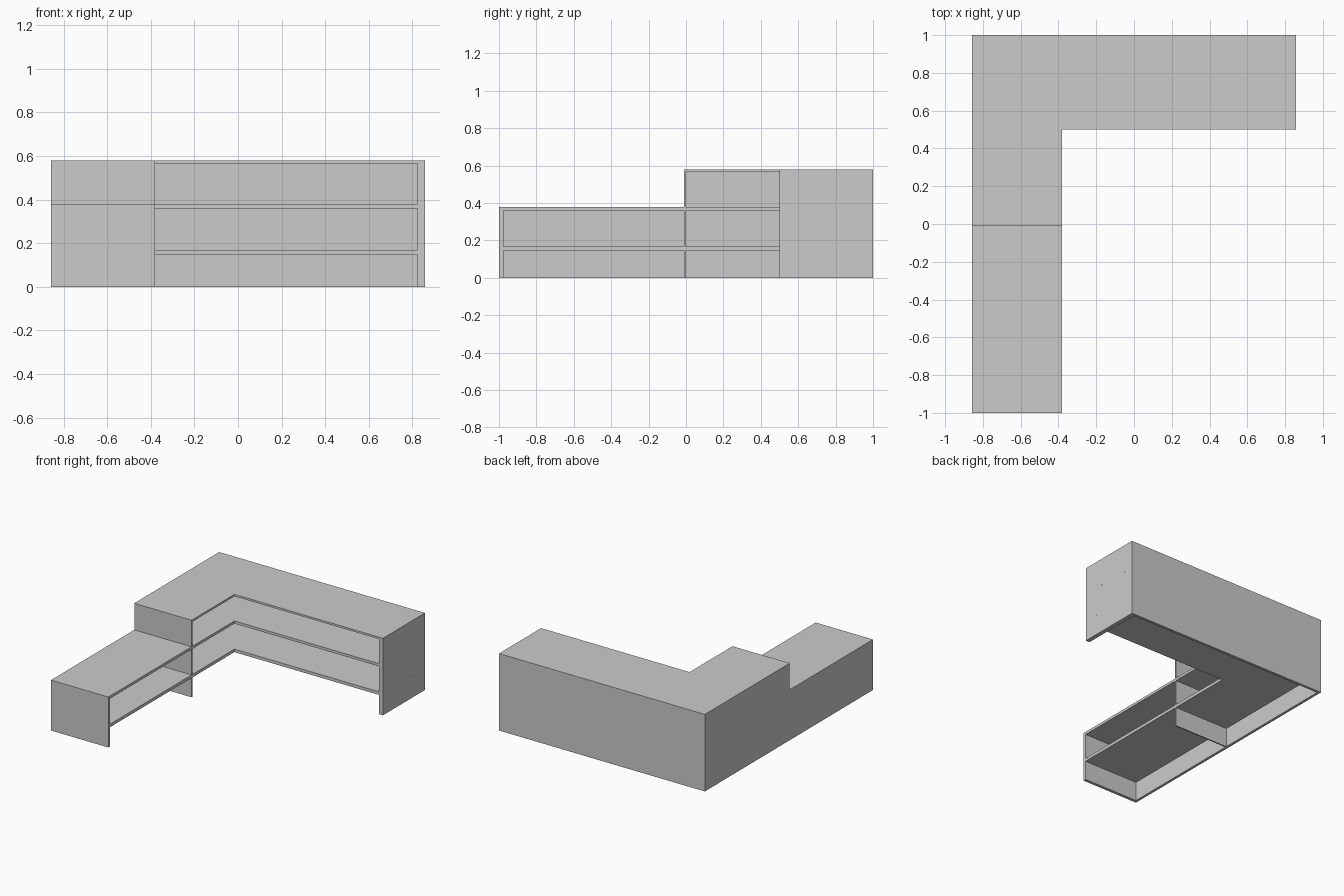
import bpy, bmesh, math
from mathutils import Matrix

if "Cube" in bpy.data.objects:
    bpy.data.objects.remove(bpy.data.objects["Cube"])

X0, X1 = -0.857, 0.857      # outer left / right
XI, YI = -0.38, 0.50        # inner corner of the L
W = 0.02                    # wall thickness
H, HL = 0.58, 0.38          # tall and low heights
YD = -0.01                  # where the tall run begins


def prism(name, outline, z0, z1):
    """Extrude a flat outline between two heights."""
    bm = bmesh.new()
    face = bm.faces.new([bm.verts.new((x, y, z0)) for x, y in outline])
    out = bmesh.ops.extrude_face_region(bm, geom=[face])
    for v in out["geom"]:
        if isinstance(v, bmesh.types.BMVert):
            v.co.z = z1
    bmesh.ops.recalc_face_normals(bm, faces=bm.faces[:])
    me = bpy.data.meshes.new(name)
    bm.to_mesh(me)
    bm.free()
    ob = bpy.data.objects.new(name, me)
    bpy.context.collection.objects.link(ob)
    return ob


def box(name, x0, x1, y0, y1, z0, z1):
    return prism(name, [(x0, y0), (x1, y0), (x1, y1), (x0, y1)], z0, z1)


def l_slab(name, left, right, front, back, z0, z1):
    return prism(name, [(left, front), (XI, front), (XI, YI), (right, YI),
                        (right, back), (left, back)], z0, z1)


# Tops
T = 0.015
l_slab("tall_top", X0, X1, YD, 1, H - T, H)
box("low_top", X0, XI, -1, YD, HL - 0.02, HL)

# Outer walls under the tops
box("back_wall", X0, X1, 1 - W, 1, 0, H - T)
box("tall_left_wall", X0, X0 + W, YD, 1 - W, 0, H - T)
box("low_left_wall", X0, X0 + W, -1, YD, 0, HL - 0.02)
box("right_end_panel", X1 - 0.033, X1, YI, 1 - W, 0, H - T)
box("front_end_panel", X0 + W, XI, -1, -0.977, 0, HL - 0.02)
box("divider", X0 + W, XI, YD, 0, 0, H - T)

# Shelves
for name, z0, z1 in (("lower", 0.145, 0.168), ("middle", 0.36, 0.38)):
    l_slab(name + "_tall_shelf", X0 + W, X1 - 0.033, 0, 1 - W, z0, z1)
box("low_shelf", X0 + W, XI, -0.977, YD, 0.145, 0.168)

# Small screw heads on the right end panel, level with the shelves
for i, (y, z) in enumerate(((0.92, 0.37), (0.67, 0.37), (0.87, 0.155), (0.61, 0.155))):
    bpy.ops.mesh.primitive_cylinder_add(vertices=12, radius=0.004, depth=0.004,
                                        location=(X1 - 0.001, y, z),
                                        rotation=(0, math.pi / 2, 0))
    bpy.context.object.name = f"screw_head_{i + 1}"
